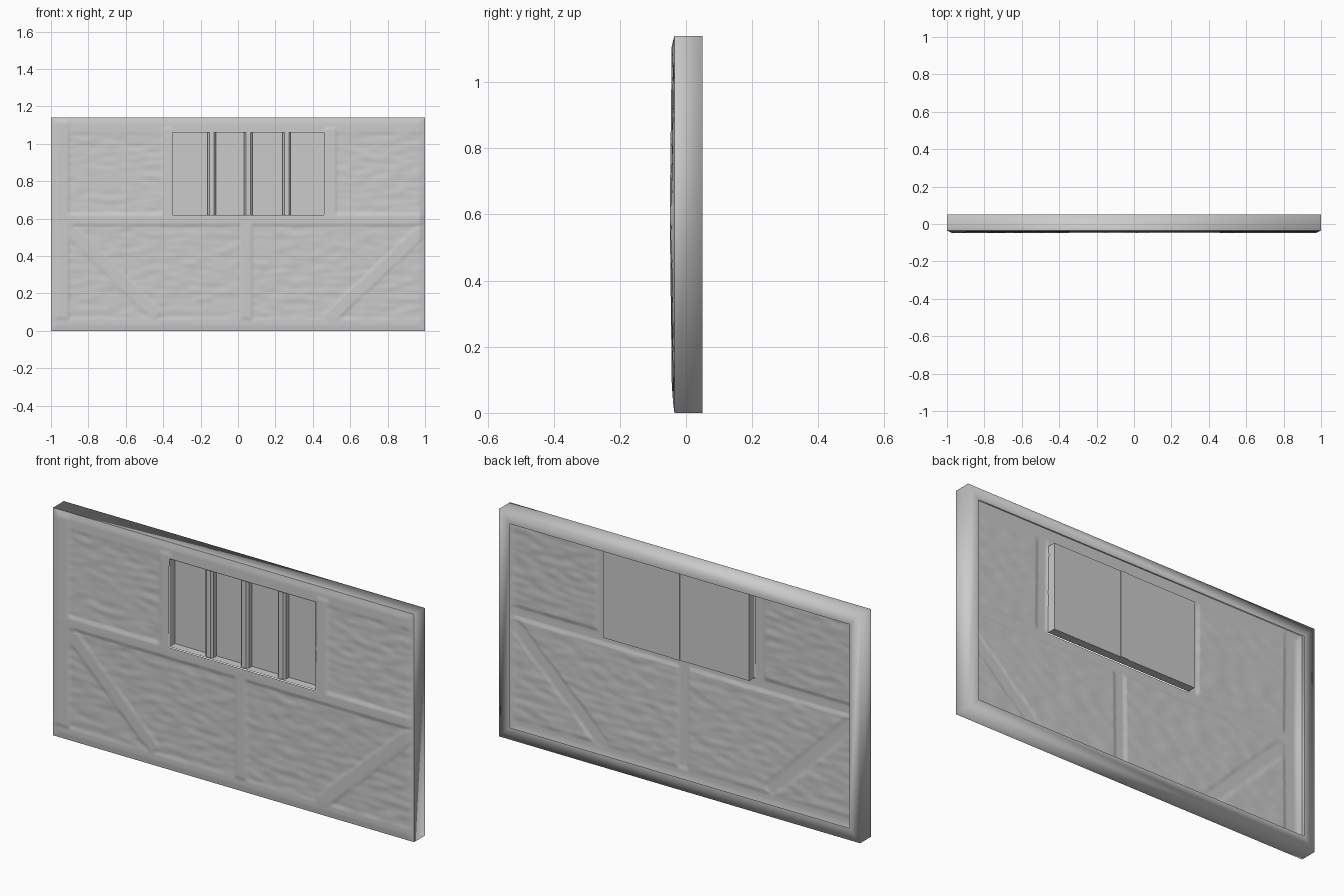
import bpy, bmesh
from math import hypot
from mathutils import Vector, noise

if "Cube" in bpy.data.objects:
    bpy.data.objects.remove(bpy.data.objects["Cube"])

H = 1.14                                   # panel height
WX0, WX1, WZ0, WZ1 = -0.35, 0.46, 0.62, 1.06   # window opening
FRONT, BACK, RIM, PANE_Y = -0.035, 0.05, 0.06, 0.0


def finish(name, bm, smooth=True, angle=None):
    me = bpy.data.meshes.new(name)
    bm.to_mesh(me)
    bm.free()
    ob = bpy.data.objects.new(name, me)
    bpy.context.collection.objects.link(ob)
    for p in me.polygons:
        p.use_smooth = smooth
    if angle:
        bpy.ops.object.select_all(action='DESELECT')
        ob.select_set(True)
        bpy.context.view_layer.objects.active = ob
        bpy.ops.object.shade_smooth_by_angle(angle=angle)
    return ob


def ring(bm, x0, x1, z0, z1, y):
    return [bm.verts.new((x, y, z)) for x, z in ((x0, z0), (x1, z0), (x1, z1), (x0, z1))]


def bridge(bm, a, b):
    for i in range(4):
        j = (i + 1) % 4
        bm.faces.new((a[i], a[j], b[j], b[i]))


# Timbers pressed into the front sheet: x0, x1, z0, z1, relief
TIMBERS = [
    (-1, 1, 0.565, 0.62, 0.005), (-1, 1, 1.06, 1.14, 0.002), (-1, 1, 0, 0.06, 0.002),
    (-1, -0.91, 0.07, 1.14, 0.005), (0.02, 0.08, 0.07, 0.57, 0.005),
    (-0.41, -0.35, 0.6, 1.08, 0.005), (0.46, 0.52, 0.6, 1.08, 0.005),
]
BRACES = [((-0.91, 0.55), (-0.45, 0.1)), ((0.97, 0.52), (0.5, 0.08))]


def brace_distance(x, z, a, b):
    dx, dz = b[0] - a[0], b[1] - a[1]
    t = max(0, min(1, ((x - a[0]) * dx + (z - a[1]) * dz) / (dx * dx + dz * dz)))
    return hypot(x - a[0] - t * dx, z - a[1] - t * dz)


def front_y(x, z):
    edge = min(1, min(1 - abs(x), z, H - z) / 0.03)
    relief = max([r for x0, x1, z0, z1, r in TIMBERS
                  if x0 <= x <= x1 and z0 <= z <= z1] or [0])
    if any(brace_distance(x, z, a, b) < 0.035 for a, b in BRACES):
        relief = max(relief, 0.003)
    if relief == 0:
        relief = 0.0025 * noise.noise(Vector((x * 11, 3.0, z * 32)))
    bulge = 0.007 * max(0, 1 - abs(z - 0.6) / 0.6)
    return FRONT - edge * (0.002 + relief + bulge)


# Front wall sheet with plaster texture and a window opening
bm = bmesh.new()
nx, nz = 200, 114
grid = [[bm.verts.new((-1 + i / 100, front_y(-1 + i / 100, k / 100), k / 100))
         for i in range(nx + 1)] for k in range(nz + 1)]
for k in range(nz):
    for i in range(nx):
        cx, cz = -1 + (i + 0.5) / 100, (k + 0.5) / 100
        if not (WX0 < cx < WX1 and WZ0 < cz < WZ1):
            bm.faces.new((grid[k][i], grid[k][i + 1], grid[k + 1][i + 1], grid[k + 1][i]))
bmesh.ops.delete(bm, geom=[v for v in bm.verts if not v.link_faces], context='VERTS')
finish("front_wall", bm)

# Outer sides folding into a narrow rim around the open back
bm = bmesh.new()
a = ring(bm, -1, 1, 0, H, FRONT)
b = ring(bm, -1, 1, 0, H, BACK)
c = ring(bm, -1 + RIM, 1 - RIM, RIM, H - RIM, BACK)
bridge(bm, a, b)
bridge(bm, b, c)
bmesh.ops.recalc_face_normals(bm, faces=bm.faces)
finish("side_rim", bm)

# Window recess, a shallow tray that shows as a raised block at the back
bm = bmesh.new()
a = ring(bm, WX0, WX1, WZ0, WZ1, -0.043)
b = ring(bm, WX0, WX1, WZ0, WZ1, PANE_Y)
bridge(bm, b, a)
bm.faces.new(b)
finish("window_recess", bm, angle=0.6)

# Three window bars, the middle one showing through at the back
for n, (x, y1) in enumerate(((-0.14, PANE_Y), (0.055, PANE_Y + 0.004), (0.26, PANE_Y))):
    bm = bmesh.new()
    a = ring(bm, x - 0.022, x + 0.022, WZ0, WZ1, y1)
    b = ring(bm, x - 0.022, x + 0.022, WZ0, WZ1, -0.024)
    c = ring(bm, x - 0.012, x + 0.012, WZ0, WZ1, -0.034)
    bridge(bm, a, b)
    bridge(bm, b, c)
    bm.faces.new(c)
    if n == 1:
        bm.faces.new(a[::-1])
    bmesh.ops.recalc_face_normals(bm, faces=bm.faces)
    finish("window_bar_%d" % (n + 1), bm, angle=0.6)
